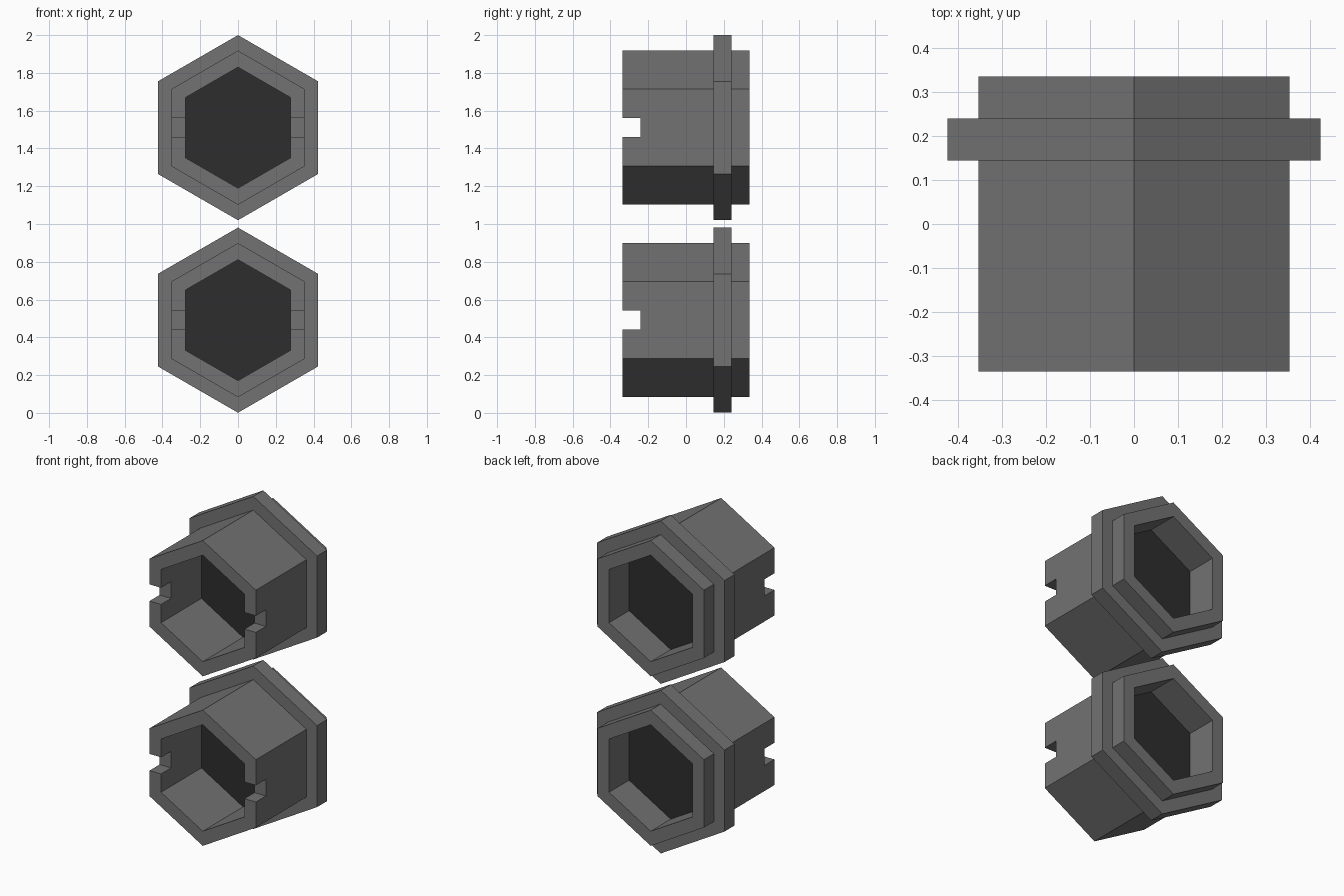
import bpy, bmesh, math

if "Cube" in bpy.data.objects:
    bpy.data.objects.remove(bpy.data.objects["Cube"])


def material(name, v):
    m = bpy.data.materials.new(name)
    m.diffuse_color = (v, v, v, 1)
    m.use_nodes = True
    m.node_tree.nodes["Principled BSDF"].inputs["Base Color"].default_value = m.diffuse_color
    return m


grey = material("mid grey", 0.17)
dark = material("dark grey", 0.027)


def hex_part(name, mat, zc, y0, y1, r_out, r_in=None):
    """Hexagonal prism along y (points up and down), hollow when r_in is given."""
    bm = bmesh.new()

    def ring(r, y):
        return [bm.verts.new((r * math.sin(k * math.pi / 3), y,
                              zc + r * math.cos(k * math.pi / 3))) for k in range(6)]

    loops = [ring(r_out, y0), ring(r_out, y1)]
    if r_in:
        loops += [ring(r_in, y1), ring(r_in, y0)]
        pairs = list(zip(loops, loops[1:] + loops[:1]))
    else:
        pairs = [(loops[0], loops[1])]
        bm.faces.new(loops[0])
        bm.faces.new(loops[1])
    for a, b in pairs:
        for i in range(6):
            j = (i + 1) % 6
            bm.faces.new((a[i], a[j], b[j], b[i]))
    bmesh.ops.recalc_face_normals(bm, faces=bm.faces)
    me = bpy.data.meshes.new(name)
    bm.to_mesh(me)
    bm.free()
    me.materials.append(mat)
    ob = bpy.data.objects.new(name, me)
    bpy.context.collection.objects.link(ob)
    return ob


for label, zc in (("lower", 0.491), ("upper", 1.51)):
    # hollow sleeve with a slot on each side of the front rim
    sleeve = hex_part(label + "_sleeve", grey, zc, -0.335, 0.335, 0.408, 0.32)
    bpy.ops.mesh.primitive_cube_add(size=1, location=(0, -0.34, zc))
    cutter = bpy.context.object
    cutter.name = label + "_slot_cutter"
    cutter.scale = (1.2, 0.2, 0.1)
    cutter.hide_render = True
    cutter.data.materials.append(grey)
    mod = sleeve.modifiers.new("slots", 'BOOLEAN')
    mod.operation = 'DIFFERENCE'
    mod.solver = 'EXACT'
    mod.object = cutter
    bpy.context.view_layer.objects.active = sleeve
    bpy.ops.object.modifier_apply(modifier=mod.name)
    bpy.data.objects.remove(cutter)

    # raised collar near the back
    hex_part(label + "_collar", grey, zc, 0.145, 0.24, 0.49, 0.408)

    # dark plug closing the bore
    hex_part(label + "_plug", dark, zc, 0.048, 0.145, 0.32)
